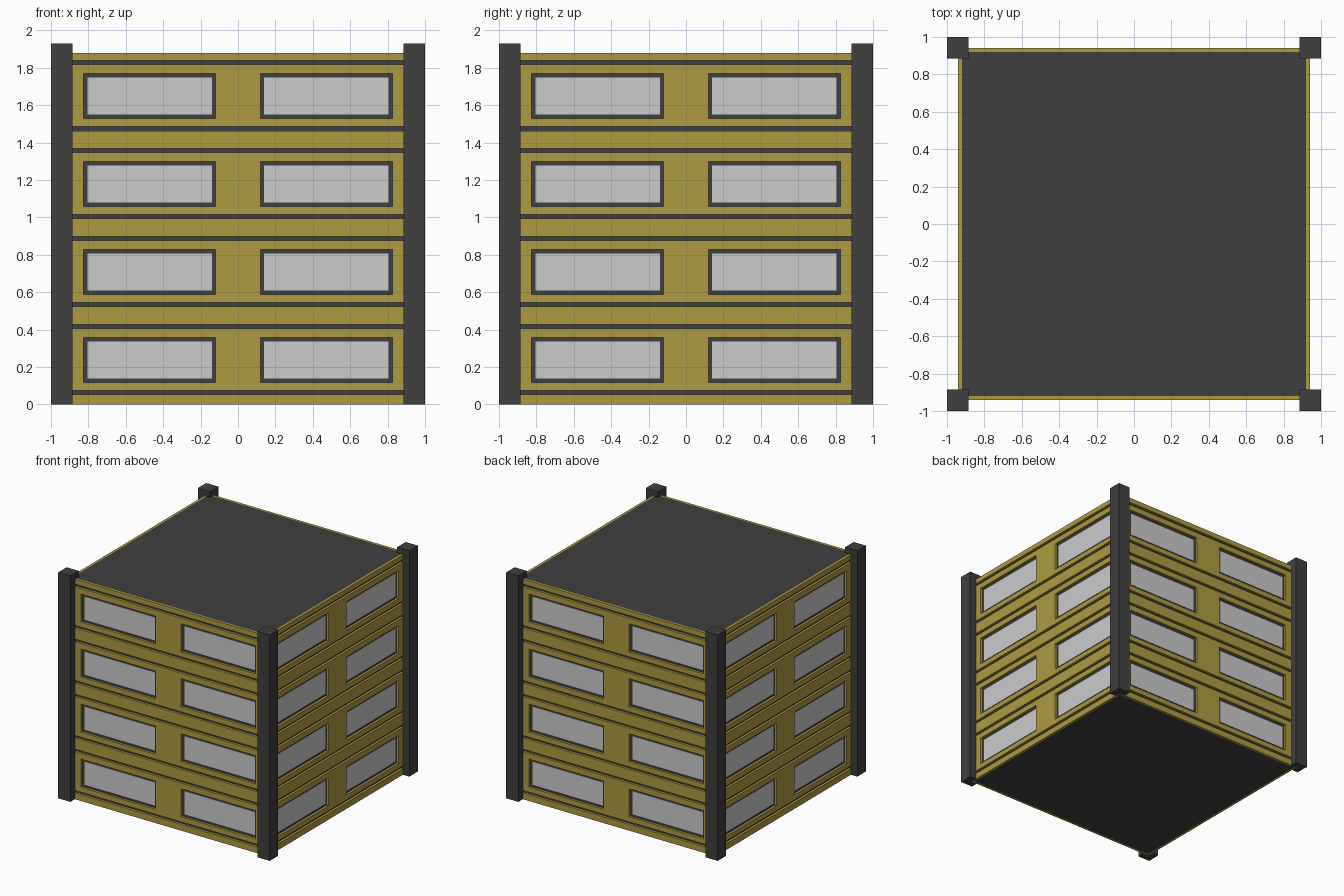
import bpy, bmesh
from math import pi
from mathutils import Matrix, Vector

if "Cube" in bpy.data.objects:
    bpy.data.objects.remove(bpy.data.objects["Cube"])

CORE, SKIN, TOP, POST = 0.92, 0.94, 1.88, 0.115
FLOORS, PITCH = 4, 0.47


def material(name, rgb):
    m = bpy.data.materials.new(name)
    m.diffuse_color = (*rgb, 1)
    m.use_nodes = True
    m.node_tree.nodes["Principled BSDF"].inputs["Base Color"].default_value = m.diffuse_color
    return m


dark = material("dark_steel", (0.05, 0.05, 0.05))
gold = material("ochre_panel", (0.43, 0.32, 0.05))


def add_object(name, bm, mat=None, turn=0):
    bmesh.ops.recalc_face_normals(bm, faces=bm.faces[:])
    bm.transform(Matrix.Rotation(turn * pi / 2, 4, 'Z'))
    me = bpy.data.meshes.new(name)
    bm.to_mesh(me)
    bm.free()
    if mat:
        me.materials.append(mat)
    ob = bpy.data.objects.new(name, me)
    bpy.context.collection.objects.link(ob)
    return ob


def add_box(bm, lo, hi):
    lo, hi = Vector(lo), Vector(hi)
    m = Matrix.Translation((lo + hi) / 2) @ Matrix.Diagonal((*(hi - lo), 1))
    bmesh.ops.create_cube(bm, size=1, matrix=m)


# Dark inner block, seen as roof, base, grooves and window frames
bm = bmesh.new()
add_box(bm, (-CORE, -CORE, 0), (CORE, CORE, TOP))
add_object("core", bm, dark)

# Corner posts
for sx in (-1, 1):
    for sy in (-1, 1):
        bm = bmesh.new()
        c = 1 - POST / 2
        add_box(bm, (sx * c - POST / 2, sy * c - POST / 2, 0),
                (sx * c + POST / 2, sy * c + POST / 2, 1.93))
        add_object("corner_post", bm, dark)

# Cladding: a grid of cells per wall, leaving out grooves and window openings
xs = [-0.93, -0.825, -0.12, 0.12, 0.825, 0.93]
zs = [0.0]
for f in range(FLOORS):
    zs += [f * PITCH + z for z in (0.053, 0.075, 0.118, 0.358, 0.406, 0.428)]
zs.append(TOP)

for side in range(4):
    bm = bmesh.new()
    for j in range(len(zs) - 1):
        row = j % 6
        if row in (1, 5):                 # groove rows
            continue
        for i in range(len(xs) - 1):
            if row == 3 and i in (1, 3):  # window openings
                continue
            bm.faces.new([bm.verts.new((x, -CORE, z)) for x, z in (
                (xs[i], zs[j]), (xs[i + 1], zs[j]),
                (xs[i + 1], zs[j + 1]), (xs[i], zs[j + 1]))])
    bmesh.ops.remove_doubles(bm, verts=bm.verts[:], dist=1e-4)
    ext = bmesh.ops.extrude_face_region(bm, geom=bm.faces[:], use_keep_orig=True)
    moved = [g for g in ext["geom"] if isinstance(g, bmesh.types.BMVert)]
    bmesh.ops.translate(bm, verts=moved, vec=(0, CORE - SKIN, 0))
    add_object("wall_cladding", bm, gold, side)

    # Window panes
    bm = bmesh.new()
    for f in range(FLOORS):
        for x0, x1 in ((-0.805, -0.14), (0.14, 0.805)):
            add_box(bm, (x0, -CORE - 0.003, f * PITCH + 0.139),
                    (x1, -CORE + 0.01, f * PITCH + 0.337))
    add_object("window_panes", bm, None, side)
